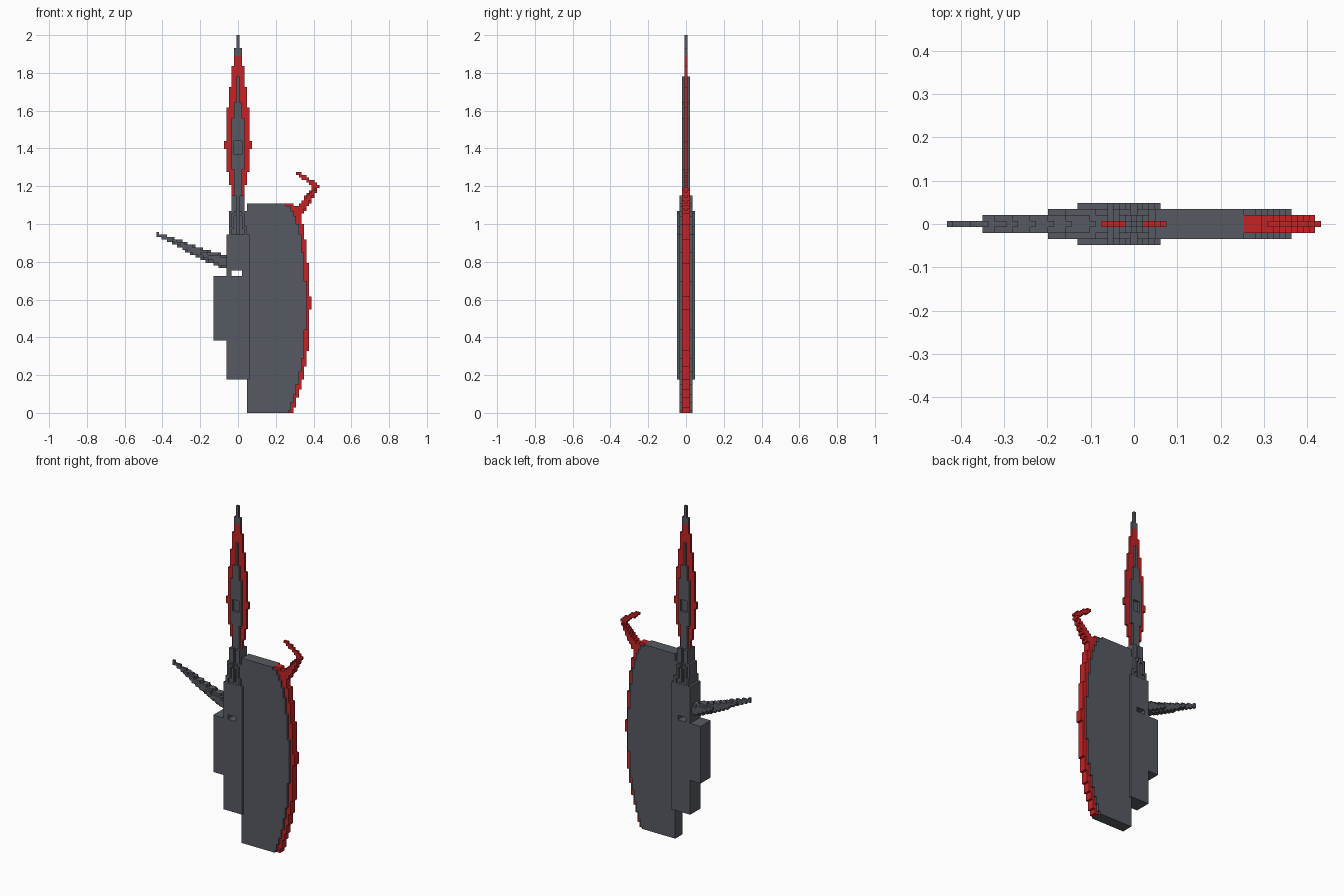
import bpy
import bmesh
from mathutils import Vector

if "Cube" in bpy.data.objects:
    bpy.data.objects.remove(bpy.data.objects["Cube"], do_unlink=True)

V = 2 / 146          # size of one building cube
cells = {}           # grid cell -> name of the part that owns it
parts = {}           # part name -> material


def material(name, color):
    mat = bpy.data.materials.new(name)
    mat.use_nodes = True
    mat.diffuse_color = color
    mat.node_tree.nodes["Principled BSDF"].inputs["Base Color"].default_value = color
    return mat


steel = material("dark steel", (0.093, 0.102, 0.119, 1))
red = material("red trim", (0.56, 0.016, 0.018, 1))


def profile(points, z):
    """Width at height z from a list of (z, width); zero outside it."""
    for (z0, w0), (z1, w1) in zip(points, points[1:]):
        if z0 <= z <= z1:
            return w0 + (w1 - w0) * (z - z0) / (z1 - z0)
    return 0


def in_tube(path, x, y, z):
    """Inside a tapering tube along (x, z, radius) points."""
    p = Vector((x, y, z))
    for (xa, za, ra), (xb, zb, rb) in zip(path, path[1:]):
        a, d = Vector((xa, 0, za)), Vector((xb - xa, 0, zb - za))
        t = min(1, max(0, (p - a).dot(d) / d.length_squared))
        if (p - a - d * t).length <= ra + (rb - ra) * t:
            return True
    return False


def fill(name, mat, rule, x0=-0.45, x1=0.45, z0=0, z1=2):
    """Claim every free cell inside the range for which the rule holds."""
    parts[name] = mat
    for i in range(round(x0 / V), round(x1 / V) + 1):
        for k in range(max(0, int(z0 / V)), min(146, int(z1 / V) + 1)):
            for j in range(-3, 4):
                x, y, z = i * V, j * V, (k + 0.5) * V
                if x0 <= x <= x1 and z0 <= z <= z1 and (i, j, k) not in cells:
                    if rule(x, y, z):
                        cells[i, j, k] = name


def layers(y, n):
    return abs(y) < (n + 0.5) * V


# Handle with a through hole, and the side block
fill("handle", steel,
     lambda x, y, z: not (-0.03 < x < 0.02 and 0.72 < z < 0.76),
     -0.061, 0.061, 0.18, 0.95)
fill("side_block", steel, lambda x, y, z: True, -0.13, -0.061, 0.39, 0.73)

# Broad axe plate and its red cutting edge
plate = [(0, 0.265), (0.02, 0.275), (0.06, 0.29), (0.15, 0.315), (0.3, 0.345),
         (0.48, 0.36), (0.65, 0.36), (0.8, 0.348), (0.9, 0.338), (1.03, 0.31),
         (1.08, 0.285), (1.11, 0.25)]
edge = [(0, 0.285), (0.02, 0.3), (0.08, 0.315), (0.15, 0.335), (0.3, 0.368),
        (0.46, 0.378), (0.58, 0.386), (0.68, 0.378), (0.8, 0.37), (0.9, 0.358),
        (1.05, 0.335), (1.09, 0.32), (1.11, 0.28)]
fill("axe_plate", steel,
     lambda x, y, z: layers(y, 2) and x < profile(plate, z), 0.048, 0.4, 0, 1.11)
fill("cutting_edge", red,
     lambda x, y, z: layers(y, 1) and x < profile(edge, z), 0.24, 0.4, 0, 1.11)

# Hooked red horn above the edge
hook = [(0.315, 1.06, 0.026), (0.36, 1.115, 0.022), (0.395, 1.165, 0.017),
        (0.414, 1.2, 0.013), (0.38, 1.227, 0.012), (0.312, 1.268, 0.009)]
fill("hook", red, lambda x, y, z: layers(y, 1) and in_tube(hook, x, y, z), 0.28, 0.45, 1, 1.3)

# Rear spike
spike = [(-0.43, 0.95, 0.008), (-0.2, 0.845, 0.027), (-0.04, 0.79, 0.038)]
fill("rear_spike", steel, lambda x, y, z: in_tube(spike, x, y, z), -0.45, -0.03, 0.7, 1)

# Collar joining handle and blade, with raised prongs on both faces
fill("collar", steel,
     lambda x, y, z: layers(y, 1 if abs(x) < 0.5 * V else 2)
     and abs(x) < profile([(0.95, 0.048), (1.07, 0.045), (1.08, 0.034), (1.16, 0.03)], z),
     -0.06, 0.06, 0.95, 1.155)
fill("collar_prongs", steel,
     lambda x, y, z: abs(abs(x) - profile([(0.95, 0.041), (1.08, 0.014)], z)) < 0.6 * V,
     -0.06, 0.06, 0.95, 1.075)

# Spear blade: raised core with a square recess, thin red blade, steel tip
core = [(1.15, 0.02), (1.22, 0.02), (1.32, 0.03), (1.42, 0.038), (1.54, 0.03),
        (1.62, 0.017), (1.68, 0.008), (1.78, 0.006)]
blade = [(1.15, 0.03), (1.2, 0.04), (1.28, 0.057), (1.37, 0.066), (1.42, 0.071),
         (1.48, 0.064), (1.6, 0.056), (1.72, 0.042), (1.82, 0.03), (1.885, 0.018)]
fill("blade_core", steel,
     lambda x, y, z: layers(y, 1) and abs(x) < profile(core, z)
     and not (abs(x) < 1.5 * V and 1.37 < z < 1.44 and not layers(y, 0)),
     -0.08, 0.08, 1.15, 1.78)
fill("spear_blade", red,
     lambda x, y, z: layers(y, 0) and abs(x) < profile(blade, z), -0.08, 0.08, 1.15, 1.885)
fill("spear_tip", steel,
     lambda x, y, z: layers(y, 0) and abs(x) < (1.5 * V if z < 1.925 else 0.5 * V),
     -0.03, 0.03, 1.88, 2)

# Turn each part into a mesh of its exposed cube faces
for name, mat in parts.items():
    bm = bmesh.new()
    corners = {}
    for cell in [c for c, owner in cells.items() if owner == name]:
        for axis in range(3):
            for side in (-1, 1):
                neighbour = list(cell)
                neighbour[axis] += side
                if tuple(neighbour) in cells:
                    continue
                u, w = (axis + 1) % 3, (axis + 2) % 3
                ring = []
                for du, dw in ((-1, -1), (1, -1), (1, 1), (-1, 1))[::side]:
                    key = [2 * c for c in cell]
                    key[axis] += side
                    key[u] += du
                    key[w] += dw
                    key = tuple(key)
                    if key not in corners:
                        i, j, k = key
                        corners[key] = bm.verts.new((i * V / 2, j * V / 2, (k + 1) * V / 2))
                    ring.append(corners[key])
                bm.faces.new(ring)
    # Merge flat areas
    bmesh.ops.dissolve_limit(bm, angle_limit=0.01, verts=bm.verts, edges=bm.edges)
    mesh = bpy.data.meshes.new(name)
    bm.to_mesh(mesh)
    bm.free()
    mesh.materials.append(mat)
    bpy.context.collection.objects.link(bpy.data.objects.new(name, mesh))
